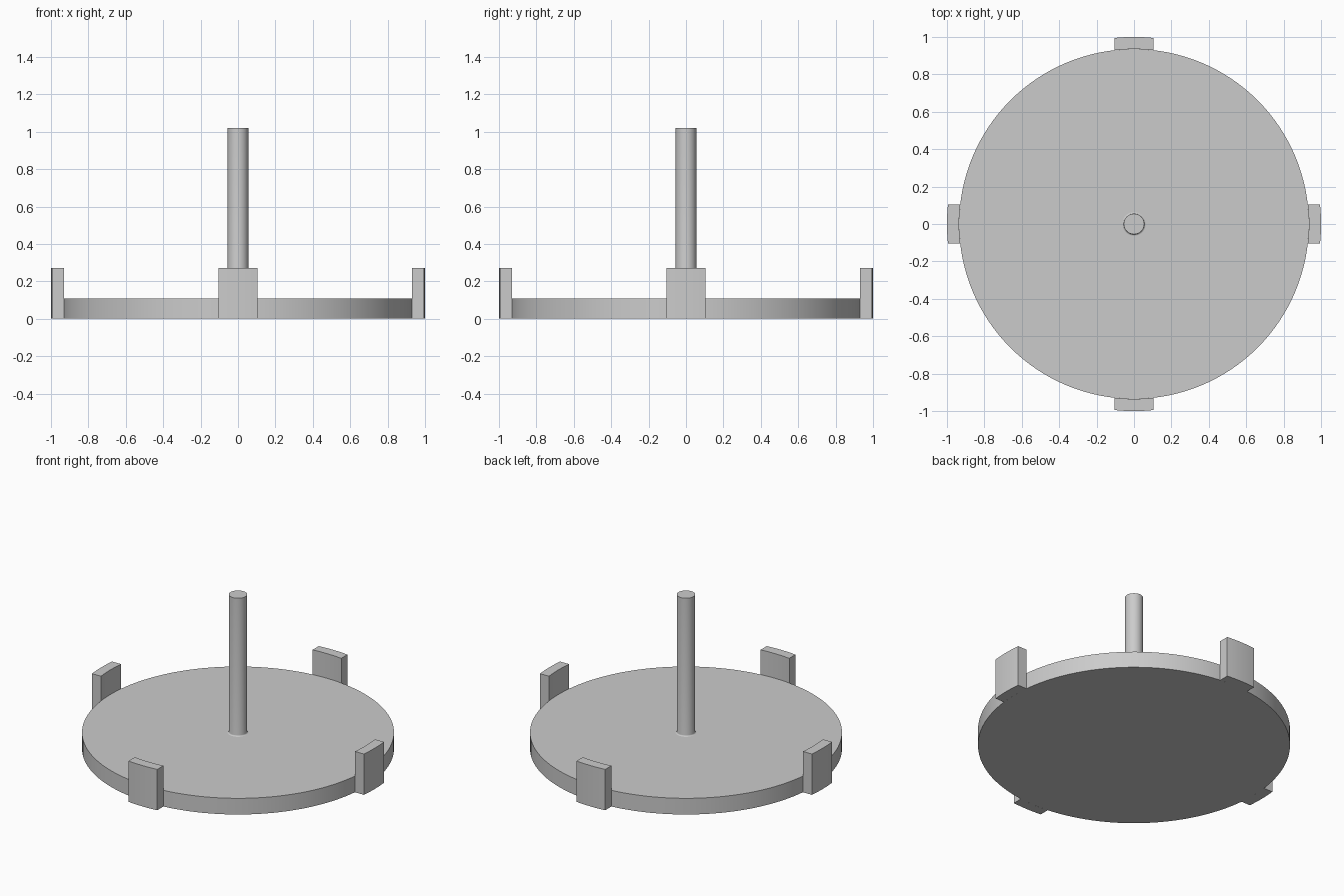
import bpy, bmesh, math

cube = bpy.data.objects.get("Cube")
if cube:
    bpy.data.objects.remove(cube, do_unlink=True)

DISC_R, DISC_H = 0.935, 0.107
TAB_R, TAB_H, TAB_HALF = 1.0, 0.27, 0.105
ROD_R, ROD_TOP, FILLET = 0.055, 1.02, 0.008

grey = bpy.data.materials.new("light_grey")
grey.use_nodes = True
colour = (0.6, 0.6, 0.6, 1)
grey.diffuse_color = colour
grey.node_tree.nodes["Principled BSDF"].inputs["Base Color"].default_value = colour


def finish(bm, name):
    bmesh.ops.recalc_face_normals(bm, faces=bm.faces)
    mesh = bpy.data.meshes.new(name)
    bm.to_mesh(mesh)
    bm.free()
    obj = bpy.data.objects.new(name, mesh)
    bpy.context.collection.objects.link(obj)
    mesh.materials.append(grey)
    bpy.ops.object.select_all(action="DESELECT")
    obj.select_set(True)
    bpy.context.view_layer.objects.active = obj
    bpy.ops.object.shade_smooth_by_angle(angle=math.radians(30))
    return obj


def lathe(name, profile, sides):
    """Stack rings of (radius, height) and cap both ends."""
    bm = bmesh.new()
    rings = [[bm.verts.new((r * math.cos(math.tau * i / sides),
                            r * math.sin(math.tau * i / sides), z))
              for i in range(sides)] for r, z in profile]
    for low, high in zip(rings, rings[1:]):
        for i in range(sides):
            j = (i + 1) % sides
            bm.faces.new((low[i], low[j], high[j], high[i]))
    bm.faces.new(rings[0])
    bm.faces.new(rings[-1])
    return finish(bm, name)


# Round base plate
lathe("base_disc", [(DISC_R, 0), (DISC_R, DISC_H)], 128)

# Central rod with a small fillet where it meets the plate
fillet = [(ROD_R + FILLET * (1 - math.sin(a)), DISC_H + FILLET * (1 - math.cos(a)))
          for a in (math.pi / 2 * k / 4 for k in range(5))]
lathe("center_rod", fillet + [(ROD_R, ROD_TOP)], 48)


# Upright rim tabs: parallel sides, curved inner and outer faces
def rim_tab(name, turn):
    bm = bmesh.new()
    steps = [TAB_HALF * (k / 4 - 1) for k in range(9)]
    outline = [(x, -math.sqrt(TAB_R ** 2 - x * x)) for x in steps]
    outline += [(x, -math.sqrt(DISC_R ** 2 - x * x)) for x in reversed(steps)]
    c, s = math.cos(turn), math.sin(turn)
    base = bm.faces.new([bm.verts.new((x * c - y * s, x * s + y * c, 0))
                         for x, y in outline])
    top = bmesh.ops.extrude_face_region(bm, geom=[base])["geom"]
    bmesh.ops.translate(bm, vec=(0, 0, TAB_H),
                        verts=[v for v in top if isinstance(v, bmesh.types.BMVert)])
    return finish(bm, name)


for k, side in enumerate(("front", "left", "back", "right")):
    rim_tab(side + "_tab", k * math.pi / 2)
